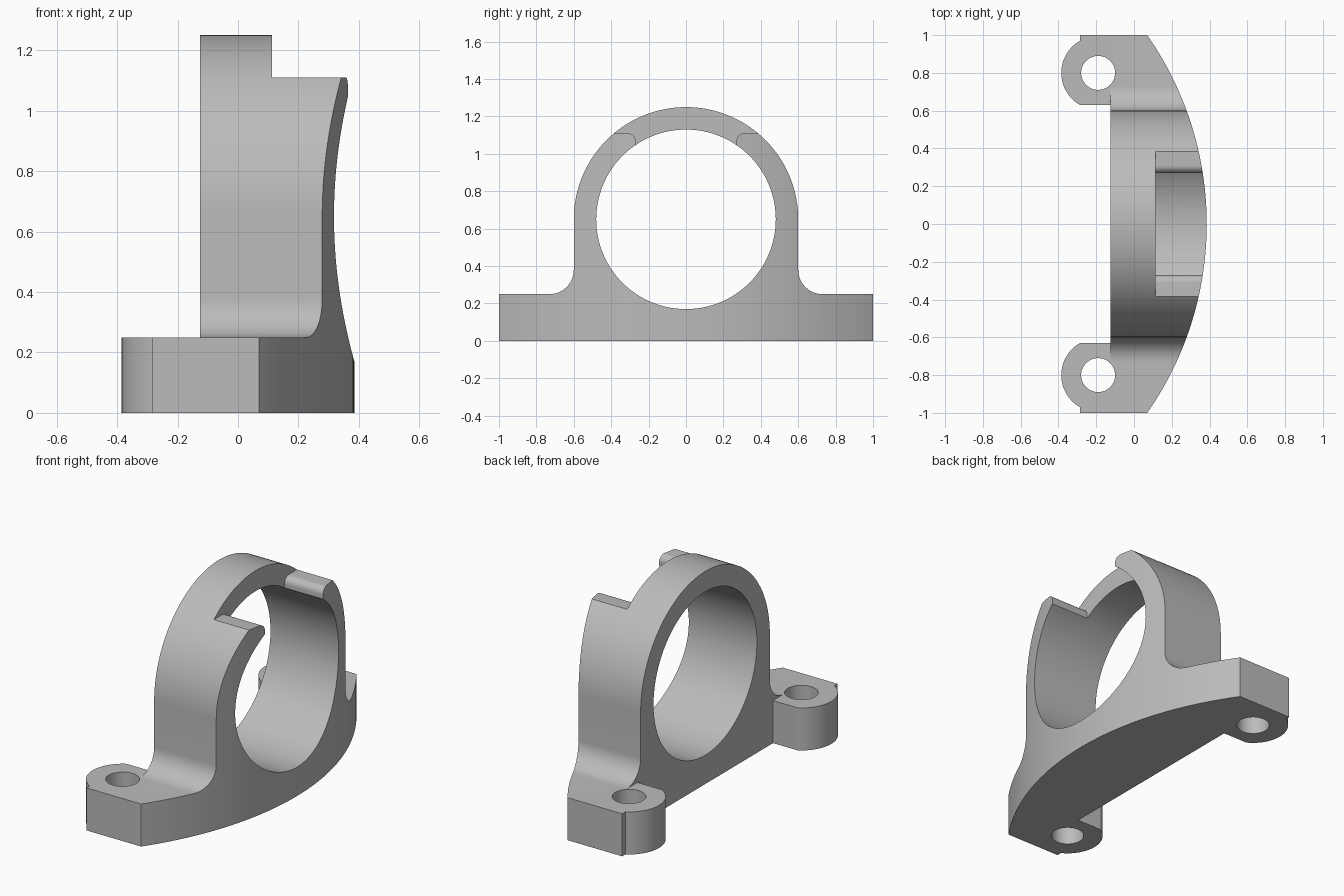
import bpy, bmesh
from math import sin, cos, pi, asin, sqrt
from mathutils import Vector

cube = bpy.data.objects.get("Cube")
if cube:
    bpy.data.objects.remove(cube, do_unlink=True)

grey = bpy.data.materials.new("plain grey")
grey.use_nodes = True
grey.diffuse_color = (0.5, 0.5, 0.5, 1)
grey.node_tree.nodes["Principled BSDF"].inputs["Base Color"].default_value = (0.5, 0.5, 0.5, 1)


def arc(cx, cy, r, start, end, steps):
    return [(cx + r * cos(start + (end - start) * i / steps),
             cy + r * sin(start + (end - start) * i / steps)) for i in range(steps + 1)]


def prism(name, outline, low, high, axis="Z"):
    """Extrude a closed outline along z (outline in x, y) or x (outline in y, z)."""
    bm = bmesh.new()
    place = (lambda a, b: (low, a, b)) if axis == "X" else (lambda a, b: (a, b, low))
    face = bm.faces.new([bm.verts.new(place(a, b)) for a, b in outline])
    step = Vector((high - low, 0, 0)) if axis == "X" else Vector((0, 0, high - low))
    grown = bmesh.ops.extrude_face_region(bm, geom=[face], use_keep_orig=True)
    bmesh.ops.translate(bm, vec=step,
                        verts=[v for v in grown["geom"] if isinstance(v, bmesh.types.BMVert)])
    bmesh.ops.recalc_face_normals(bm, faces=bm.faces)
    mesh = bpy.data.meshes.new(name)
    bm.to_mesh(mesh)
    bm.free()
    mesh.materials.append(grey)
    obj = bpy.data.objects.new(name, mesh)
    bpy.context.collection.objects.link(obj)
    return obj


def combine(target, tool, operation):
    """Apply a boolean and remove the tool object."""
    mod = target.modifiers.new("combine", "BOOLEAN")
    mod.operation, mod.object, mod.solver = operation, tool, "EXACT"
    graph = bpy.context.evaluated_depsgraph_get()
    target.data = bpy.data.meshes.new_from_object(target.evaluated_get(graph))
    target.modifiers.clear()
    bpy.data.objects.remove(tool, do_unlink=True)


def mirrored(half):
    """Close an outline that is symmetric about its second half, (y, z) pairs."""
    return half + [(-a, b) for a, b in reversed(half) if abs(a) > 1e-6]


BACK, FRONT, PLATE = -0.125, 0.385, 0.25
CENTRE, OUTER, BORE, FILLET = 0.65, 0.6, 0.48, 0.13

# Ring body with base plate and fillets
half = [(1, 0), (1, PLATE)]
half += arc(OUTER + FILLET, PLATE + FILLET, FILLET, -pi / 2, -pi, 12)
half += arc(0, CENTRE, OUTER, 0, pi / 2, 40)
bracket = prism("bearing_bracket", mirrored(half), BACK, 0.6, "X")

# Bowed front face
edge_x = 0.07
sag = FRONT - edge_x
bow = (1 + sag * sag) / (2 * sag)
spread = asin(1.02 / bow)
plan = [(-0.5, -1.1), (0, -1.1)] + arc(FRONT - bow, 0, bow, -spread, spread, 64)
plan += [(0, 1.1), (-0.5, 1.1)]
combine(bracket, prism("bow_cutter", plan, -0.1, 1.5), "INTERSECT")

# Bolt feet, each a rounded lug with a small step at its outer corner
LUG_X, LUG_Y, LUG_R, LUG_SIDE = -0.19, 0.8, 0.195, -0.285
rise = sqrt(LUG_R ** 2 - (LUG_SIDE - LUG_X) ** 2)
turn = pi - asin(rise / LUG_R)
for side in (1, -1):
    lug = [(0, 1), (LUG_SIDE, 1)] + arc(LUG_X, LUG_Y, LUG_R, turn, 2 * pi - turn, 32)
    lug += [(0, LUG_Y - rise)]
    combine(bracket, prism("foot", [(x, y * side) for x, y in lug], 0, PLATE), "UNION")
for side in (1, -1):
    hole = arc(LUG_X, LUG_Y * side, 0.09, 0, 2 * pi, 48)[:-1]
    combine(bracket, prism("bolt_hole_cutter", hole, -0.1, 0.6), "DIFFERENCE")

# Main bore
bore = arc(0, CENTRE, BORE, 0, 2 * pi, 128)[:-1]
combine(bracket, prism("bore_cutter", bore, -0.5, 0.7, "X"), "DIFFERENCE")

# Top opening with rounded lips
LIP, LIP_Z, LIP_R = 0.27, 1.11, 0.04
half = [(LIP, 0.95)] + arc(LIP + LIP_R, LIP_Z - LIP_R, LIP_R, pi, pi / 2, 10)
half += [(0.7, LIP_Z), (0.7, 1.4)]
combine(bracket, prism("opening_cutter", mirrored(half), 0.113, 0.7, "X"), "DIFFERENCE")

# Smooth curves, sharp edges
bpy.ops.object.select_all(action="DESELECT")
bracket.select_set(True)
bpy.context.view_layer.objects.active = bracket
bpy.ops.object.shade_smooth_by_angle(angle=pi / 6)
